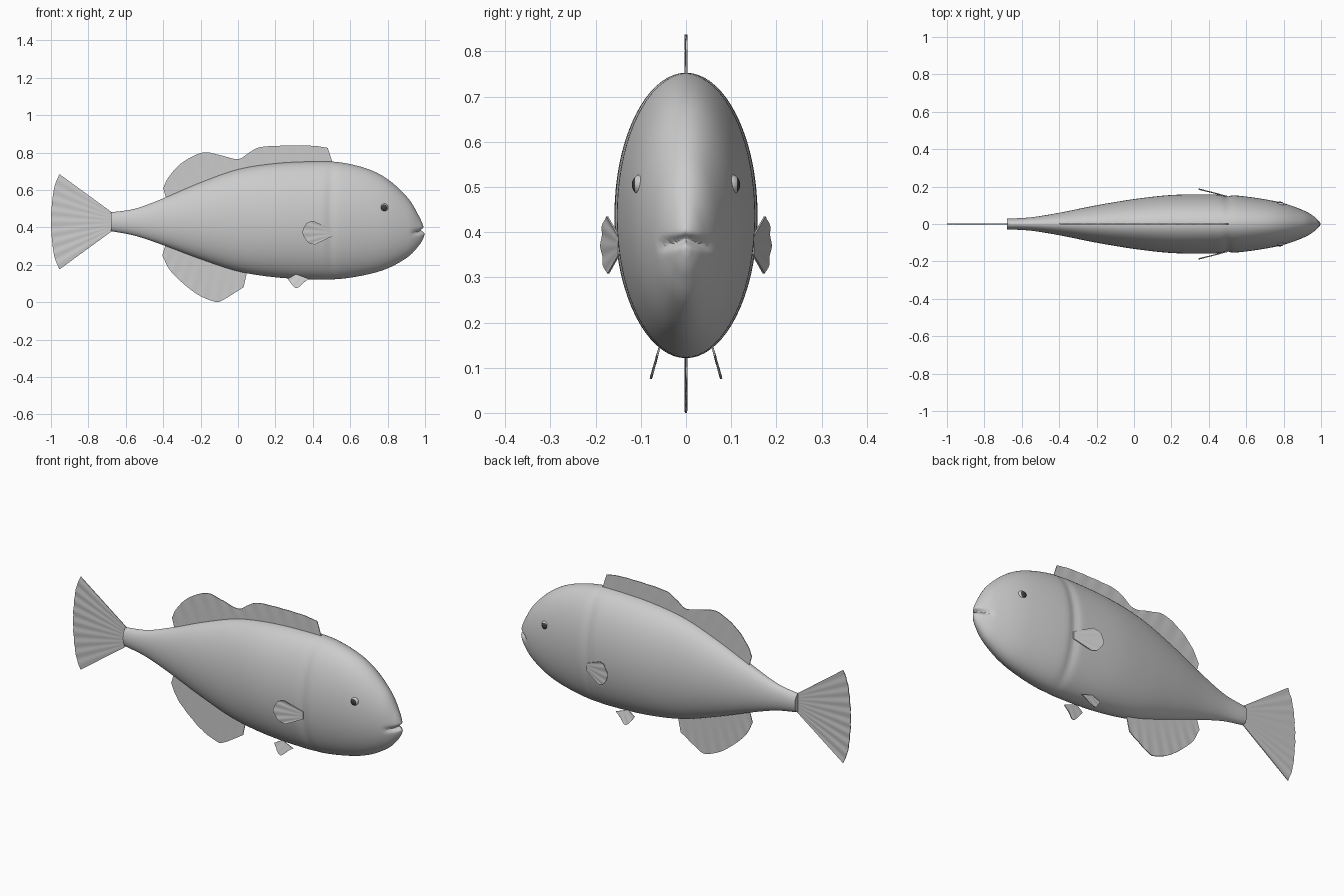
import bpy, bmesh, math
from mathutils import Matrix, Vector

if "Cube" in bpy.data.objects:
    bpy.data.objects.remove(bpy.data.objects["Cube"])


def material(name, value):
    m = bpy.data.materials.new(name)
    m.use_nodes = True
    colour = (value, value, value, 1)
    m.diffuse_color = colour
    m.node_tree.nodes["Principled BSDF"].inputs["Base Color"].default_value = colour
    return m


GREY = material("fish grey", 0.6)
DARK = material("pupil dark grey", 0.05)


def spline(pts, per):
    """Smooth curve through the points, per samples on each span."""
    p = [Vector(q) for q in pts]
    p = [2 * p[0] - p[1]] + p + [2 * p[-1] - p[-2]]
    out = []
    for i in range(1, len(p) - 2):
        a, b, c, d = p[i - 1:i + 3]
        for k in range(per):
            t = k / per
            out.append(0.5 * (2 * b + (c - a) * t + (2 * a - 5 * b + 4 * c - d) * t * t
                              + (3 * b - a - 3 * c + d) * t ** 3))
    return out + [p[-2]]


def resample(line, n):
    """n + 1 points evenly spaced along a polyline."""
    lengths = [0]
    for a, b in zip(line, line[1:]):
        lengths.append(lengths[-1] + (b - a).length)
    out, j = [], 0
    for i in range(n + 1):
        s = lengths[-1] * i / n
        while j < len(line) - 2 and lengths[j + 1] < s:
            j += 1
        f = (s - lengths[j]) / max(lengths[j + 1] - lengths[j], 1e-9)
        out.append(line[j].lerp(line[j + 1], min(f, 1)))
    return out


def finish(name, bm, mats=(GREY,), angle=40):
    bmesh.ops.recalc_face_normals(bm, faces=bm.faces)
    me = bpy.data.meshes.new(name)
    bm.to_mesh(me)
    bm.free()
    for m in mats:
        me.materials.append(m)
    ob = bpy.data.objects.new(name, me)
    bpy.context.collection.objects.link(ob)
    bpy.ops.object.select_all(action="DESELECT")
    ob.select_set(True)
    bpy.context.view_layer.objects.active = ob
    bpy.ops.object.shade_smooth_by_angle(angle=math.radians(angle))


def bump(v, centre, width):
    return math.exp(-((v - centre) / width) ** 2)


# Body: elliptical rings (x, belly z, back z, half width) with gill groove and mouth
stations = [(-.68, .38, .48, .028), (-.55, .355, .5, .036), (-.4, .305, .555, .06),
            (-.2, .23, .64, .1), (0, .165, .71, .133), (.2, .133, .742, .155),
            (.4, .122, .752, .158), (.55, .125, .747, .152), (.7, .15, .71, .132),
            (.81, .185, .65, .108), (.91, .243, .555, .071), (.965, .3, .465, .039),
            (.99, .34, .41, .016), (1, .375, .375, 0)]
SIDES = 72
bm = bmesh.new()
rings = []
for x, low, high, w in spline(stations, 9)[:-1]:
    ring = []
    for k in range(SIDES):
        a = math.tau * k / SIDES
        y = w * math.cos(a)
        z = (low + high) / 2 + (high - low) / 2 * math.sin(a)
        y *= 1 - .06 * bump(x, .495 + .1 * (z - .44) ** 2, .022)
        lips = bump(z, .385 - .25 * abs(y), .011) * max(0, (x - .92) / .08)
        y *= 1 - .35 * lips
        ring.append(bm.verts.new((x - .02 * lips, y, z)))
    rings.append(ring)
nose = bm.verts.new((.988, 0, .378))
for r, s in zip(rings, rings[1:]):
    for k in range(SIDES):
        n = (k + 1) % SIDES
        bm.faces.new((r[k], r[n], s[n], s[k]))
for k in range(SIDES):
    bm.faces.new((rings[-1][k], rings[-1][(k + 1) % SIDES], nose))
bm.faces.new(rings[0])
finish("body", bm)


# Fins: a thin rippled sheet between a root line and an outer edge
def fin(name, root, edge, rays, ripple=.0015, place=lambda v: v):
    cols, rows = rays * 6, 8
    inner = resample(spline(root, 8), cols)
    outer = resample(spline(edge, 8), cols)
    half = .002
    bm = bmesh.new()
    rims = []
    for side in (-1, 1):
        grid = []
        for i in range(cols + 1):
            column = []
            for j in range(rows + 1):
                t = j / rows
                q = inner[i].lerp(outer[i], t)
                y = side * half + ripple * t * math.cos(math.tau * rays * i / cols)
                column.append(bm.verts.new(place(Vector((q.x, y, q.y)))))
            grid.append(column)
        for i in range(cols):
            for j in range(rows):
                bm.faces.new((grid[i][j], grid[i + 1][j], grid[i + 1][j + 1], grid[i][j + 1]))
        rims.append([c[0] for c in grid] + grid[-1][1:] + [c[-1] for c in grid[-2::-1]]
                    + grid[0][-2:0:-1])
    front, back = rims
    for i in range(len(front)):
        bm.faces.new((front[i - 1], front[i], back[i], back[i - 1]))
    finish(name, bm, angle=50)


fin("tail_fin", [(-.66, .47), (-.65, .43), (-.66, .39)],
    [(-.955, .685), (-.985, .6), (-1, .43), (-.985, .26), (-.955, .175)], 9)
fin("dorsal_fin", [(-.38, .54), (-.2, .62), (0, .69), (.25, .73), (.51, .735)],
    [(-.4, .61), (-.37, .67), (-.3, .745), (-.19, .8), (-.1, .787), (0, .765), (.06, .8),
     (.12, .829), (.25, .837), (.4, .836), (.48, .825)], 12, .001)
fin("anal_fin", [(-.38, .33), (-.2, .25), (.05, .17)],
    [(-.405, .25), (-.355, .16), (-.23, .05), (-.125, .003), (-.08, .012), (.03, .08)], 8, .001)

for s, side in ((1, "left"), (-1, "right")):
    # Paired fins lean outward from the body
    fin(side + "_pectoral_fin", [(.5, .39), (.5, .35)],
        [(.4, .435), (.365, .42), (.345, .37), (.375, .32), (.41, .308)], 4, .0015,
        lambda v: Vector((v.x, s * (.148 + .25 * (.5 - v.x) + v.y), v.z)))
    fin(side + "_pelvic_fin", [(.38, .125), (.31, .15)],
        [(.355, .108), (.31, .075), (.265, .125)], 3, .001,
        lambda v: Vector((v.x, s * (.06 + .28 * (.14 - v.z) + v.y), v.z)))

    # Eye: a ball with a dark pupil facing sideways
    bm = bmesh.new()
    bmesh.ops.create_uvsphere(bm, u_segments=24, v_segments=16, radius=.024)
    bmesh.ops.rotate(bm, verts=bm.verts, matrix=Matrix.Rotation(math.pi / 2, 3, "X"))
    for f in bm.faces:
        f.material_index = int(f.calc_center_median().y * s > .024 * .68)
    bmesh.ops.translate(bm, verts=bm.verts, vec=(.78, s * .096, .505))
    finish(side + "_eye", bm, (GREY, DARK))
